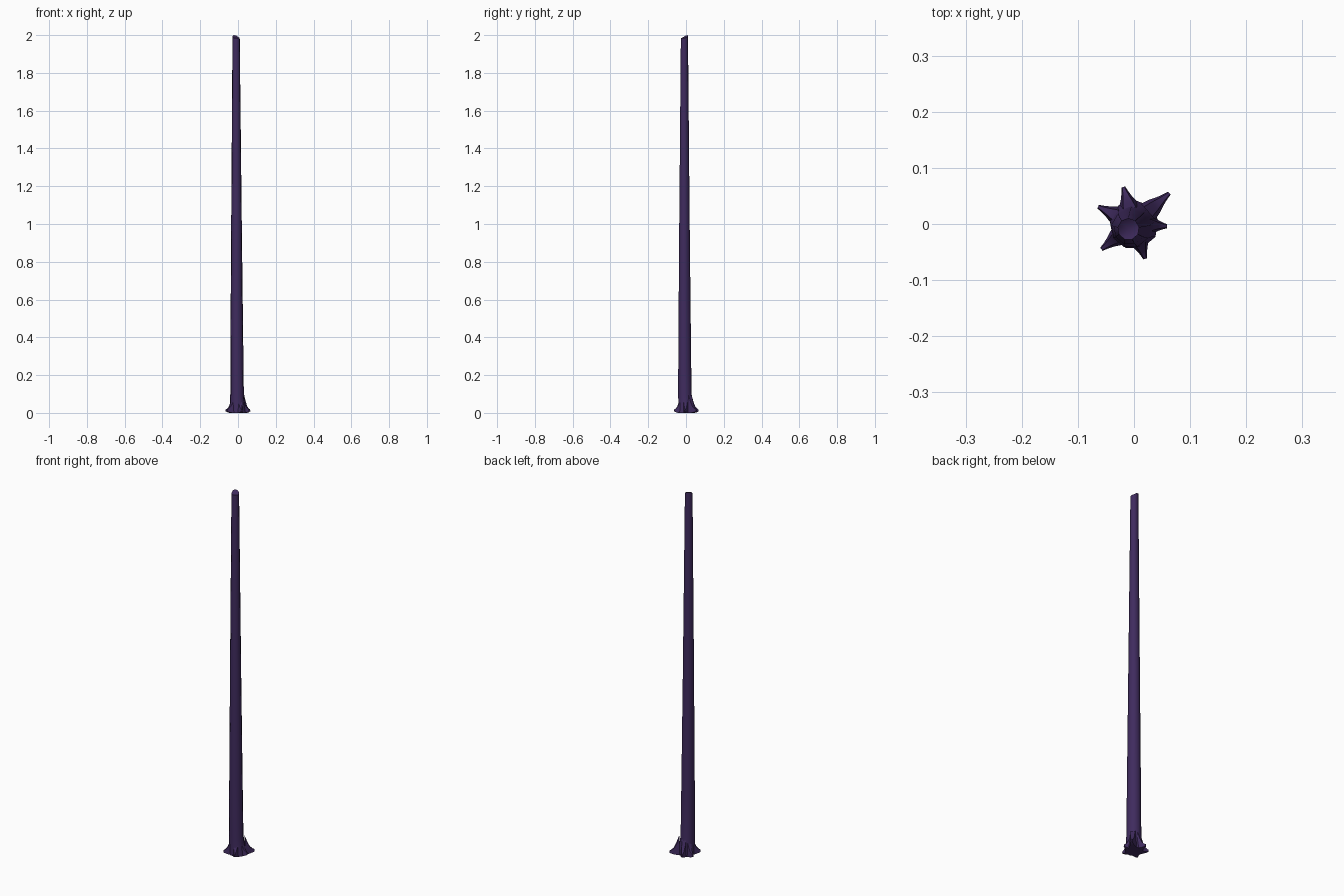
import bpy, bmesh, math
from mathutils import Vector

if "Cube" in bpy.data.objects:
    bpy.data.objects.remove(bpy.data.objects["Cube"])

bark = bpy.data.materials.new("dark purple bark")
bark.diffuse_color = (0.050, 0.024, 0.112, 1)
bark.use_nodes = True
bark.node_tree.nodes["Principled BSDF"].inputs["Base Color"].default_value = bark.diffuse_color


def finish(name, bm, angle):
    bmesh.ops.recalc_face_normals(bm, faces=bm.faces)
    me = bpy.data.meshes.new(name)
    bm.to_mesh(me)
    bm.free()
    ob = bpy.data.objects.new(name, me)
    bpy.context.collection.objects.link(ob)
    me.materials.append(bark)
    bpy.ops.object.select_all(action='DESELECT')
    ob.select_set(True)
    bpy.context.view_layer.objects.active = ob
    bpy.ops.object.shade_smooth_by_angle(angle=math.radians(angle))
    return ob


def loft(bm, rings):
    vs = [[bm.verts.new(p) for p in r] for r in rings]
    n = len(vs[0])
    for a, b in zip(vs, vs[1:]):
        for i in range(n):
            bm.faces.new((a[i], a[(i + 1) % n], b[(i + 1) % n], b[i]))
    bm.faces.new(vs[0])
    return vs


# trunk: tapered, slightly leaning, with a broken slanted top
SIDES = 9
sections = [  # z, centre x, centre y, radius
    (0.0, 0.0, -0.001, 0.044), (0.04, -0.003, -0.003, 0.040),
    (0.1, -0.005, -0.007, 0.0365), (0.3, -0.006, -0.008, 0.0350),
    (1.0, -0.008, -0.009, 0.0285), (1.985, -0.010, -0.009, 0.0195)]
bm = bmesh.new()
rings = []
for z, cx, cy, r in sections:
    ring = []
    for i in range(SIDES):
        a = math.tau * (i + 0.25) / SIDES
        top = 0
        if z > 1.9:  # back left of the rim stands higher
            top = 0.015 * max(0, math.cos(a - math.radians(125)))
        ring.append((cx + r * math.cos(a), cy + r * math.sin(a), z + top))
    rings.append(ring)
vs = loft(bm, rings)
c = bm.verts.new((-0.010, -0.009, 1.982))
for i in range(SIDES):
    bm.faces.new((vs[-1][i], vs[-1][(i + 1) % SIDES], c))
finish("trunk", bm, 50)

# roots: flared tapering claws around the base
tips = [(-0.019, 0.066), (0.063, 0.055), (0.059, -0.004),
        (0.020, -0.062), (-0.058, -0.045), (-0.064, 0.031)]
profile = [  # fraction of reach, half width, bottom z, top z
    (0.40, 0.019, 0.0, 0.095), (0.58, 0.015, 0.0, 0.055),
    (0.72, 0.010, 0.001, 0.033), (0.87, 0.006, 0.004, 0.023),
    (1.0, 0.0035, 0.008, 0.018)]
for k, (tx, ty) in enumerate(tips):
    tip = Vector((tx, ty, 0))
    side = Vector((-ty, tx, 0)).normalized()
    bm = bmesh.new()
    rings = []
    for f, w, lo, hi in profile:
        p = tip * f
        rings.append([p + side * s * w + Vector((0, 0, z))
                      for s, z in ((-1, lo), (1, lo), (0.6, hi), (-0.6, hi))])
    vs = loft(bm, rings)
    bm.faces.new(vs[-1])
    finish(f"root_{k + 1}", bm, 40)
